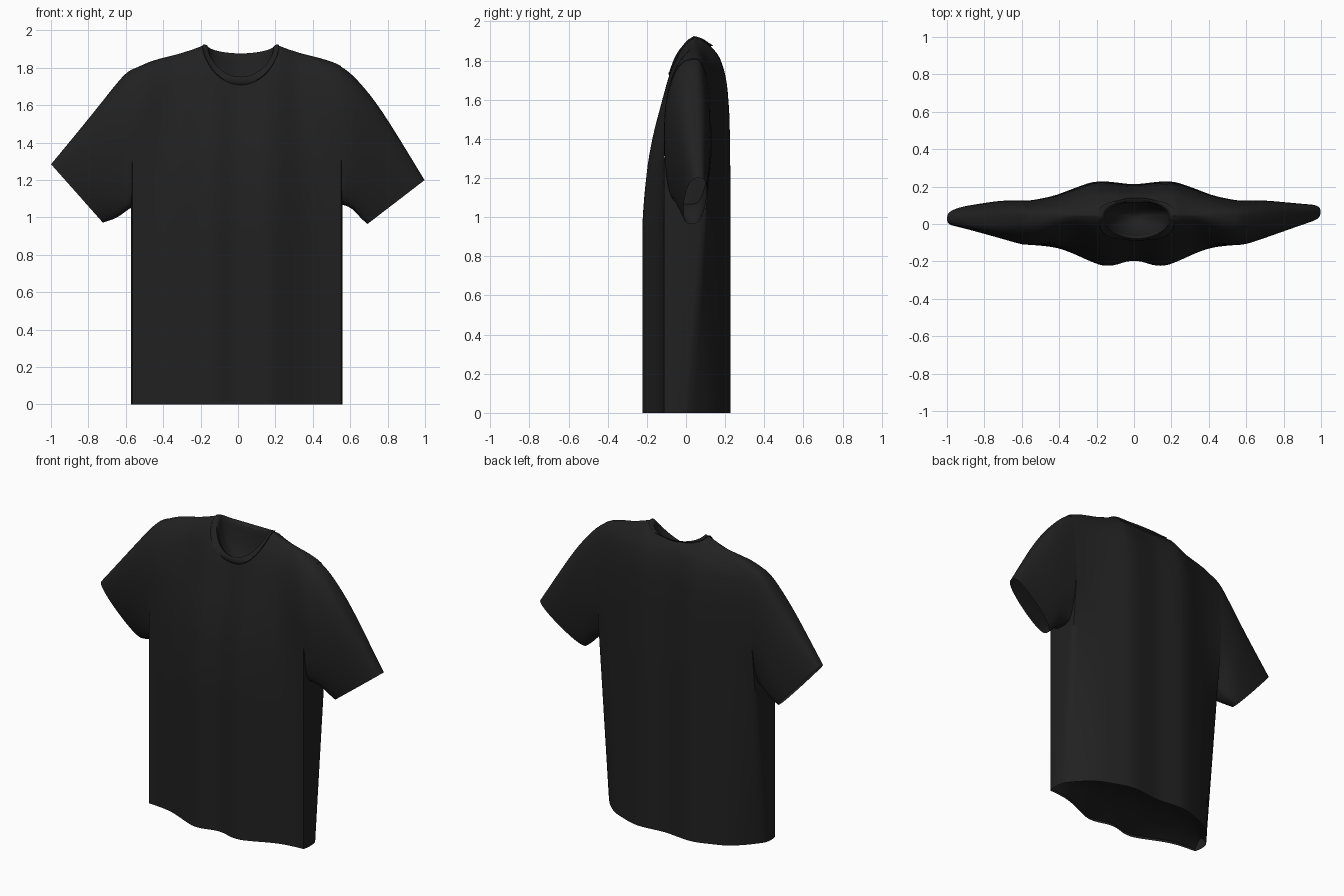
import bpy, bmesh, math

if "Cube" in bpy.data.objects:
    bpy.data.objects.remove(bpy.data.objects["Cube"])

fabric = bpy.data.materials.new("black cotton")
fabric.diffuse_color = (0.015, 0.015, 0.015, 1)
fabric.use_nodes = True
fabric.node_tree.nodes["Principled BSDF"].inputs["Base Color"].default_value = fabric.diffuse_color
LEFT, RIGHT, NECK_X, NECK_R, SHOULDER_Y = -0.565, 0.552, 0.015, 0.205, 0.045


def curve(points, x):
    """Linear lookup in a list of (x, value)."""
    if x <= points[0][0]:
        return points[0][1]
    for (a, p), (b, q) in zip(points, points[1:]):
        if x <= b:
            return p + (q - p) * (x - a) / (b - a)
    return points[-1][1]


def soft(points, x, w=.05):
    """Lookup averaged over a small window, so the surface has no kinks."""
    return sum(curve(points, x + w * i / 4) for i in range(-4, 5)) / 9


def ease(t):
    t = min(1, max(0, t))
    return t * t * (3 - 2 * t)


def make(name, grids, subdiv=0):
    """Build one object out of point grids (rows of equal length)."""
    bm = bmesh.new()
    for rows in grids:
        vs = [[bm.verts.new(p) for p in row] for row in rows]
        for r0, r1 in zip(vs, vs[1:]):
            for i in range(len(r0) - 1):
                bm.faces.new((r0[i], r0[i + 1], r1[i + 1], r1[i]))
    bmesh.ops.remove_doubles(bm, verts=bm.verts, dist=0.0004)
    bmesh.ops.recalc_face_normals(bm, faces=bm.faces)
    me = bpy.data.meshes.new(name)
    bm.to_mesh(me)
    bm.free()
    me.materials.append(fabric)
    ob = bpy.data.objects.new(name, me)
    bpy.context.collection.objects.link(ob)
    bpy.ops.object.select_all(action='DESELECT')
    ob.select_set(True)
    bpy.context.view_layer.objects.active = ob
    bpy.ops.object.shade_smooth_by_angle(angle=math.radians(60))
    if subdiv:
        s = ob.modifiers.new("smooth", 'SUBSURF')
        s.levels = s.render_levels = subdiv
    return ob


# Torso surface: depth across the width, and how it rolls over the shoulder
DEPTH = {-1: [(-.14, -.23), (0, -.188), (.14, -.232), (.22, -.207), (.3, -.168),
              (.4, -.128), (.47, -.118), (.57, -.11)],
         1: [(-.2, .23), (0, .21), (.1, .223), (.2, .232), (.28, .207), (.36, .175),
             (.45, .145), (.57, .122)]}
ROLL = {-1: [(0, 0), (.01, .09), (.03, .19), (.08, .33), (.2, .5), (.33, .63),
             (.48, .78), (.63, .89), (.8, .96), (.95, 1)],
        1: [(0, 0), (.01, .2), (.03, .38), (.06, .58), (.13, .77), (.23, .9),
            (.4, .97), (.8, 1)]}
SHOULDER = [(0, 1.918), (.205, 1.918), (.25, 1.9), (.33, 1.875), (.43, 1.85),
            (.5, 1.828), (.54, 1.808), (.6, 1.785)]


def shoulder(x):
    return curve(SHOULDER, abs(x - NECK_X))


def torso_y(x, z, side):
    h = max(0, shoulder(x) - z)
    roll = soft(ROLL[side], h, min(h, .05))
    edge = math.sin(min(math.pi / 2, math.acos(max(-1, 1 - h / .375)))) ** .8
    roll += (edge - roll) * ease((abs(x) - .3) / .25)
    y = SHOULDER_Y + (soft(DEPTH[side], abs(x)) - SHOULDER_Y) * roll
    if side > 0:   # back corners are drawn forward towards the hem
        y -= .13 * max(0, 1 - z / 1.3) * max(0, (abs(x) - .36) / .2) ** 2
    return y


def neckline(x, side):
    u = (x - NECK_X) / NECK_R
    if abs(u) >= 1:
        return shoulder(x)
    return 1.918 - (.21 if side < 0 else .05) * (1 - u * u) ** .6


# Column positions: even over shoulders, packed towards the neck corners
lo, hi = NECK_X - NECK_R, NECK_X + NECK_R
xs = [LEFT + (lo - LEFT) * i / 12 for i in range(12)]
xs += [NECK_X + NECK_R * math.sin(math.pi * (i / 24 - .5)) for i in range(25)]
xs += [hi + (RIGHT - hi) * i / 12 for i in range(1, 13)]
ROWS = 36
LEVELS = [1 - (1 - j / ROWS) ** 2 for j in range(ROWS + 1)]


def panel(side):
    rows = []
    for r in LEVELS:
        zs = [neckline(x, side) * r for x in xs]
        rows.append([(x, torso_y(x, z, side), z) for x, z in zip(xs, zs)])
    return rows


def side_strip(x):
    """Narrow side of the body, from hem to just above the armpit."""
    rows = []
    for r in LEVELS:
        z = shoulder(x) * r
        if z > 1.32:
            break
        a, b = torso_y(x, z, -1), torso_y(x, z, 1)
        rows.append([(x + math.copysign(.008, x) * math.sin(math.pi * i / 8),
                      a + (b - a) * i / 8, z) for i in range(9)])
    return rows


make("torso", [panel(-1), panel(1), side_strip(LEFT), side_strip(RIGHT)])

# Dark inside of the hem, slightly recessed
make("hem_lining", [[[(x, torso_y(x, 0, -1) * (1 - t) + torso_y(x, 0, 1) * t,
                       .015 + .05 * math.sin(math.pi * t))
                      for x in xs] for t in (0, .25, .5, .75, 1)]])


# Collar: ribbed band around the neck opening, running into the inner lining
def neck_ring(rx, yf, yb, zf, zs, zb, n=64):
    ring = []
    for i in range(n + 1):
        t = 2 * math.pi * i / n
        s, x = math.sin(t), NECK_X + rx * math.cos(t)
        y1, z1 = (yf, zf) if s < 0 else (yb, zb)
        ring.append((x, .04 + (y1 - .04) * abs(s), zs + (z1 - zs) * abs(s) ** 1.2))
    return ring


def collar_seam(lift, n=64):
    ring = []
    for i in range(n + 1):
        t = 2 * math.pi * i / n
        side = -1 if math.sin(t) < 0 else 1
        x = NECK_X + NECK_R * math.cos(t)
        z = neckline(x, side)
        ring.append((x, torso_y(x, z, side) + side * lift, z + lift))
    return ring


make("collar", [[collar_seam(-.006), collar_seam(.005),
                 neck_ring(.192, -.09, .14, 1.735, 1.925, 1.877),
                 neck_ring(.18, -.078, .13, 1.752, 1.92, 1.876),
                 neck_ring(.172, -.066, .122, 1.745, 1.9, 1.86),
                 neck_ring(.168, -.06, .118, 1.725, 1.87, 1.825)]])
make("neck_lining", [[neck_ring(.17, -.064, .12, 1.735, 1.875, 1.83),
                      neck_ring(.15, -.05, .11, 1.69, 1.78, 1.75),
                      neck_ring(.1, -.015, .085, 1.65, 1.68, 1.67),
                      neck_ring(.05, .01, .06, 1.63, 1.64, 1.635),
                      neck_ring(0, .04, .04, 1.625, 1.625, 1.625)]])


# Sleeves: flattened tubes between an upper and a lower outline.
# The first two rings follow the edge of the torso, the rest are set here.
SLEEVE_Y = [(.022, .105, .01), (.035, .082, .012), (.046, .056, .018)]


def sleeve(name, edge_x, top, bottom, shift=0, n=40):
    rows = []
    for j, ((tx, tz), (bx, bz)) in enumerate(zip(top, bottom)):
        row = []
        for i in range(n + 1):
            a = 2 * math.pi * i / n
            c, s = math.cos(a), math.sin(a)
            k = (1 + c) / 2
            z = bz + (tz - bz) * k
            if j < 2:
                ref = shoulder(edge_x) - (tz - z)
                y = torso_y(edge_x, ref, 1 if s > 0 else -1)
                y = .01 + (y - .01) * (1 if c > 0 else abs(s) ** .45)
            else:
                yc, half, slant = SLEEVE_Y[j - 2]
                y = yc + (slant + shift * j / 4) * c
                y += math.copysign(half * abs(s) ** .65, s)
            row.append((bx + (tx - bx) * k, y, z))
        rows.append(row)
    make(name, [rows], 2)


sleeve("right_sleeve", RIGHT,
       [(.55, 1.808), (.605, 1.775), (.735, 1.628), (.872, 1.408), (.998, 1.2)],
       [(.55, 1.065), (.575, 1.065), (.62, 1.04), (.655, .995), (.692, .965)])
sleeve("left_sleeve", LEFT,
       [(-.563, 1.795), (-.61, 1.77), (-.735, 1.608), (-.872, 1.44), (-1, 1.285)],
       [(-.563, 1.055), (-.59, 1.04), (-.64, 1.0), (-.68, .985), (-.722, .972)], -.035)
